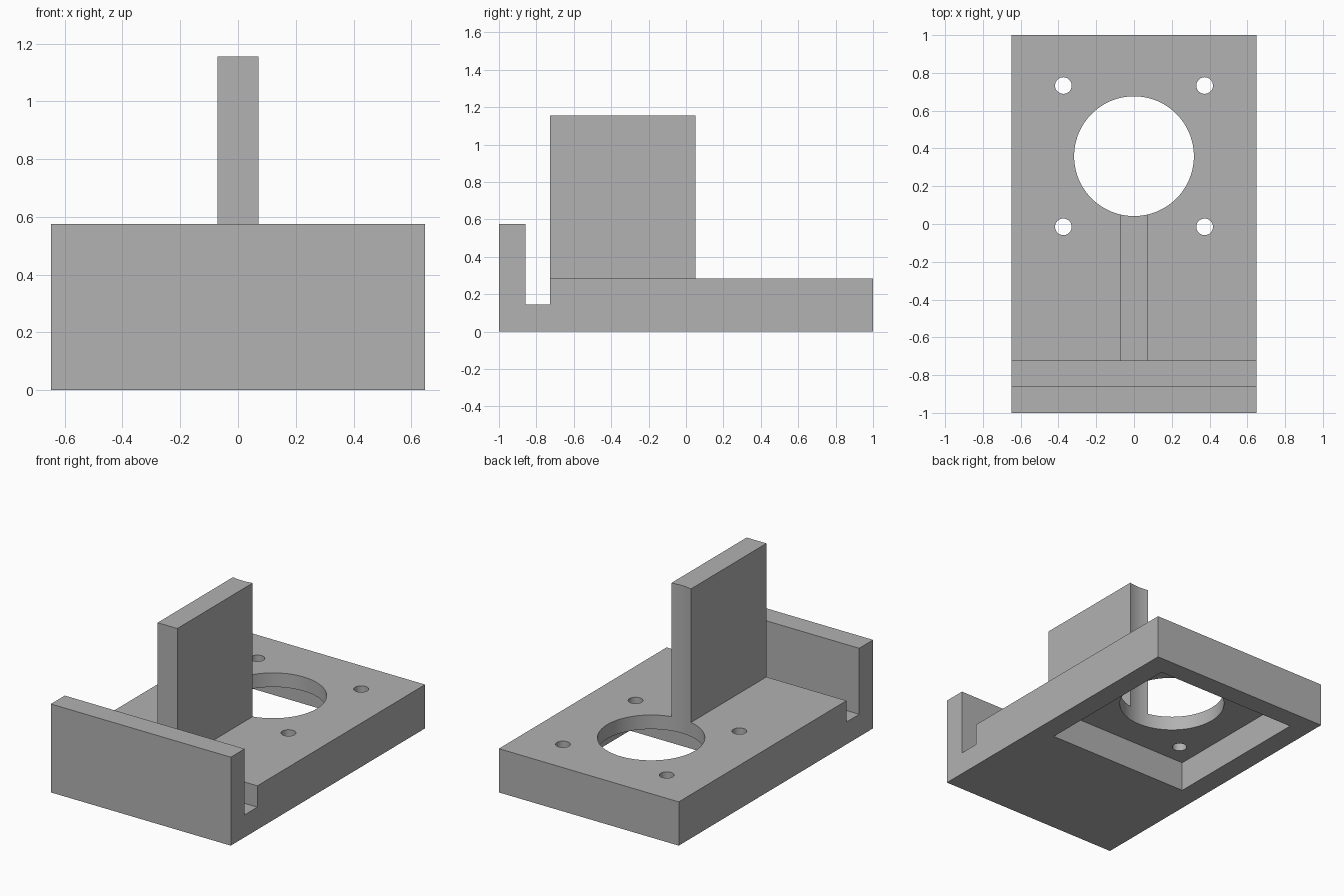
import bpy
import bmesh
from mathutils import Matrix

# Default cube removal
cube = bpy.data.objects.get("Cube")
if cube:
    bpy.data.objects.remove(cube, do_unlink=True)

HALF_WIDTH = 0.648
BASE_TOP = 0.285
BORE_Y, BORE_RADIUS = 0.359, 0.317
SCREW_OFFSET, SCREW_RADIUS = 0.374, 0.044
POCKET_SIZE, POCKET_DEPTH = 1.02, 0.193

grey = bpy.data.materials.new("plain grey")
grey.use_nodes = True
grey.diffuse_color = (0.445, 0.445, 0.445, 1)
grey.node_tree.nodes["Principled BSDF"].inputs["Base Color"].default_value = grey.diffuse_color


def finish(bm, name):
    bmesh.ops.recalc_face_normals(bm, faces=bm.faces)
    mesh = bpy.data.meshes.new(name)
    bm.to_mesh(mesh)
    bm.free()
    mesh.materials.append(grey)
    obj = bpy.data.objects.new(name, mesh)
    bpy.context.collection.objects.link(obj)
    return obj


def extrude_side_profile(name, points, half_width):
    """Closed (y, z) outline extruded symmetrically along x."""
    bm = bmesh.new()
    face = bm.faces.new([bm.verts.new((-half_width, y, z)) for y, z in points])
    moved = bmesh.ops.extrude_face_region(bm, geom=[face])["geom"]
    verts = [v for v in moved if isinstance(v, bmesh.types.BMVert)]
    bmesh.ops.translate(bm, verts=verts, vec=(2 * half_width, 0, 0))
    return finish(bm, name)


def cylinder(name, x, y, radius, segments):
    bm = bmesh.new()
    bmesh.ops.create_cone(bm, cap_ends=True, segments=segments, radius1=radius,
                          radius2=radius, depth=4, matrix=Matrix.Translation((x, y, 0)))
    return finish(bm, name)


def cut(target, cutters):
    """Subtract the cutters and bake the result."""
    for cutter in cutters:
        cutter.hide_render = True
        mod = target.modifiers.new("cut", 'BOOLEAN')
        mod.operation = 'DIFFERENCE'
        mod.solver = 'EXACT'
        mod.object = cutter
        bpy.context.view_layer.objects.active = target
        bpy.ops.object.modifier_apply(modifier=mod.name)


# Base plate with front wall and cross groove
base = extrude_side_profile("base_plate", [
    (-1, 0), (1, 0), (1, BASE_TOP), (-0.726, BASE_TOP),
    (-0.726, 0.146), (-0.857, 0.146), (-0.857, 0.576), (-1, 0.576)], HALF_WIDTH)

# Upright fin, running back to the bore
fin = extrude_side_profile("upright_fin", [
    (-0.726, BASE_TOP), (0.2, BASE_TOP), (0.2, 1.155), (-0.726, 1.155)], 0.071)

# Square motor pocket underneath
half = POCKET_SIZE / 2
pocket = extrude_side_profile("pocket_cutter", [
    (BORE_Y - half, -0.2), (BORE_Y + half, -0.2),
    (BORE_Y + half, POCKET_DEPTH), (BORE_Y - half, POCKET_DEPTH)], half)

# Large bore and four screw holes
bore = cylinder("bore_cutter", 0, BORE_Y, BORE_RADIUS, 96)
screws = [cylinder("screw_cutter", sx * SCREW_OFFSET, BORE_Y + sy * SCREW_OFFSET, SCREW_RADIUS, 32)
          for sx in (-1, 1) for sy in (-1, 1)]

cut(base, [pocket, bore] + screws)
cut(fin, [bore])
for cutter in [pocket, bore] + screws:
    bpy.data.objects.remove(cutter, do_unlink=True)

# Smooth bores with crisp edges
bpy.ops.object.select_all(action='DESELECT')
for obj in (base, fin):
    obj.select_set(True)
bpy.context.view_layer.objects.active = base
bpy.ops.object.shade_smooth_by_angle()
